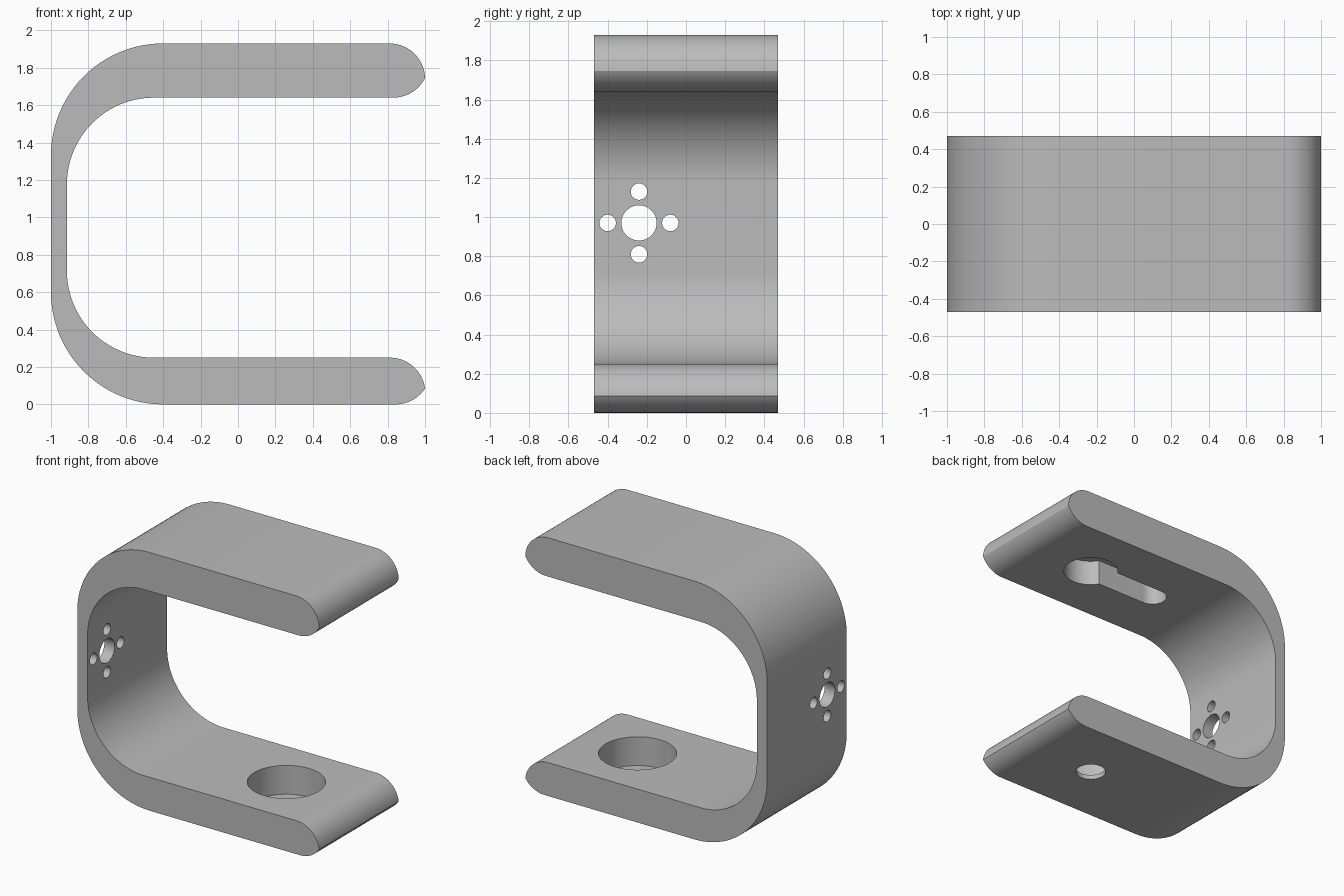
import bpy, bmesh
from math import radians, sin, cos, asin, atan2, degrees, sqrt
from mathutils import Vector

if "Cube" in bpy.data.objects:
    bpy.data.objects.remove(bpy.data.objects["Cube"], do_unlink=True)

grey = bpy.data.materials.new("mid grey")
grey.use_nodes = True
colour = (0.5, 0.5, 0.5, 1)
grey.diffuse_color = colour
grey.node_tree.nodes["Principled BSDF"].inputs["Base Color"].default_value = colour


def arc(cx, cy, r, start, end, steps=24):
    """Points on an arc, angles in degrees."""
    angles = [radians(start + (end - start) * i / steps) for i in range(steps + 1)]
    return [(cx + r * cos(a), cy + r * sin(a)) for a in angles]


def circle(cx, cy, r):
    return arc(cx, cy, r, 0, 360, 48)[:-1]


def prism(name, outline, axis, start, end):
    """Extrude a 2D outline along x, y or z."""
    place = {"x": lambda u, v: (start, u, v),
             "y": lambda u, v: (u, start, v),
             "z": lambda u, v: (u, v, start)}[axis]
    direction = {"x": (1, 0, 0), "y": (0, 1, 0), "z": (0, 0, 1)}[axis]
    bm = bmesh.new()
    face = bm.faces.new([bm.verts.new(place(u, v)) for u, v in outline])
    extruded = bmesh.ops.extrude_face_region(bm, geom=[face])
    moved = [g for g in extruded["geom"] if isinstance(g, bmesh.types.BMVert)]
    bmesh.ops.translate(bm, verts=moved, vec=Vector(direction) * (end - start))
    # Keep the starting cap so that the prism is closed
    if not face.is_valid or any(len(e.link_faces) < 2 for e in bm.edges):
        bmesh.ops.holes_fill(bm, edges=[e for e in bm.edges if len(e.link_faces) < 2])
    bmesh.ops.recalc_face_normals(bm, faces=bm.faces)
    mesh = bpy.data.meshes.new(name)
    bm.to_mesh(mesh)
    bm.free()
    mesh.materials.append(grey)
    obj = bpy.data.objects.new(name, mesh)
    bpy.context.collection.objects.link(obj)
    return obj


def nose(low, high, apex, r=0.19):
    """Rounded tip of an arm: two arcs meeting at a ridge, from low to high."""
    points = []
    for cz, start in ((low + r, -90), (high - r, 90)):
        reach = sqrt(r * r - (apex - cz) ** 2)
        ridge = degrees(atan2(apex - cz, reach))
        points.append(arc(1 - reach, cz, r, start, ridge, 16))
    return points[0] + points[1][-2::-1]


# C-shaped band: outer bends, arm tips and inner bends
profile = (arc(-0.4, 0.6, 0.6, 180, 270)
           + nose(0, 0.25, 0.085)
           + arc(-0.45, 0.715, 0.465, 270, 180)
           + arc(-0.45, 1.175, 0.465, 180, 90)
           + nose(1.64, 1.93, 1.745)
           + arc(-0.4, 1.33, 0.6, 90, 180))
bracket = prism("bracket", profile, "y", -0.47, 0.47)

# Keyhole outline: round entry with a narrow slot towards the back wall
neck = degrees(asin(0.1 / 0.19))
keyhole = (arc(0.4, 0, 0.19, neck - 180, 180 - neck, 40)
           + arc(-0.17, 0, 0.1, 90, 270))

cutters = [
    prism("counterbore_cutter", circle(0.4, 0, 0.265), "z", 0.035, 0.6),
    prism("arm_hole_cutter", circle(0.4, 0, 0.105), "z", -0.2, 0.2),
    prism("keyhole_cutter", keyhole, "z", 1.4, 1.83),
    prism("wall_hole_cutter", circle(-0.24, 0.97, 0.09), "x", -1.2, -0.7),
]
# Four small screw holes around the wall hole
for dy, dz in ((0.16, 0), (-0.16, 0), (0, 0.16), (0, -0.16)):
    cutters.append(prism("screw_hole_cutter", circle(-0.24 + dy, 0.97 + dz, 0.042),
                         "x", -1.2, -0.7))

# Cut all holes, then discard the cutters
bpy.ops.object.select_all(action="DESELECT")
bracket.select_set(True)
bpy.context.view_layer.objects.active = bracket
for cutter in cutters:
    cutter.hide_render = True
    cut = bracket.modifiers.new("cut", "BOOLEAN")
    cut.operation = "DIFFERENCE"
    cut.solver = "EXACT"
    cut.object = cutter
    bpy.ops.object.modifier_apply(modifier=cut.name)
    bpy.data.objects.remove(cutter, do_unlink=True)

bpy.ops.object.shade_smooth_by_angle(angle=radians(30))
